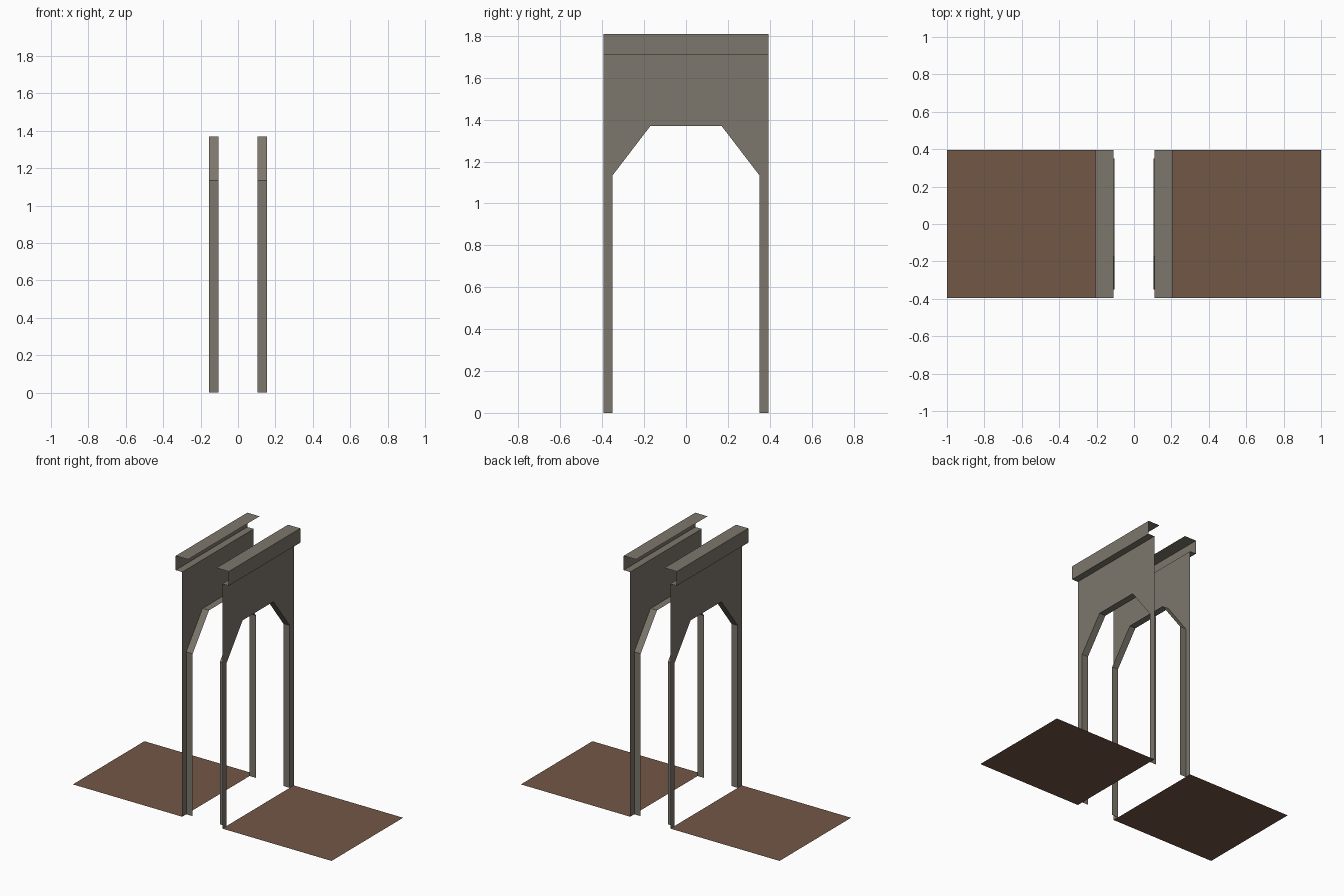
import bpy

if "Cube" in bpy.data.objects:
    bpy.data.objects.remove(bpy.data.objects["Cube"])

D = 0.395          # half depth of every part along y
WALL, REVEAL = 0.155, 0.105
CORNICE_OUT, CORNICE_IN = 0.205, 0.11
Z_BASE, Z_WALL, Z_TOP = 0.0, 1.71, 1.81


def material(name, rgb):
    m = bpy.data.materials.new(name)
    m.diffuse_color = (*rgb, 1)
    m.use_nodes = True
    m.node_tree.nodes["Principled BSDF"].inputs["Base Color"].default_value = m.diffuse_color
    return m


stone = material("warm grey stone", (0.205, 0.184, 0.150))
floor_brown = material("brown floor", (0.168, 0.095, 0.061))

# opening outline (y, z), from one foot over the arch to the other
OPENING = [(-0.35, Z_BASE), (-0.35, 1.135), (-0.17, 1.37),
           (0.17, 1.37), (0.35, 1.135), (0.35, Z_BASE)]


def make(name, verts, faces, mat, side):
    """Build an open sheet for the +x side, mirrored when side is -1."""
    me = bpy.data.meshes.new(name)
    if side < 0:
        faces = [f[::-1] for f in faces]
    me.from_pydata([(side * x, y, z) for x, y, z in verts], [], faces)
    me.materials.append(mat)
    ob = bpy.data.objects.new(name, me)
    bpy.context.collection.objects.link(ob)
    return ob


def strip(name, a, b, mat, side):
    """Ribbon of quads between two matching point rows."""
    n = len(a)
    faces = [(i, i + 1, n + i + 1, n + i) for i in range(n - 1)]
    return make(name, a + b, faces, mat, side)


for side, label in ((1, "right"), (-1, "left")):
    # wall sheet with the chamfered doorway: ribbon from opening to outer edge
    outer = [(-D, Z_BASE), (-D, 1.135), (-D, Z_WALL),
             (D, Z_WALL), (D, 1.135), (D, Z_BASE)]
    strip(label + "_wall", [(WALL, y, z) for y, z in outer][::-1],
          [(WALL, y, z) for y, z in OPENING][::-1], stone, side)

    # reveal lining the opening, towards the middle
    strip(label + "_door_reveal", [(WALL, y, z) for y, z in OPENING],
          [(REVEAL, y, z) for y, z in OPENING], stone, side)

    # stepped cornice: underside, outer face and top
    profile = [(WALL, Z_WALL), (CORNICE_OUT, Z_WALL),
               (CORNICE_OUT, Z_TOP), (CORNICE_IN, Z_TOP)]
    strip(label + "_cornice", [(x, D, z) for x, z in profile],
          [(x, -D, z) for x, z in profile], stone, side).data.flip_normals()

    # floor sheet running outwards from the wall
    make(label + "_floor", [(WALL, -D, 0), (1, -D, 0), (1, D, 0), (WALL, D, 0)],
         [(0, 1, 2, 3)], floor_brown, side)
